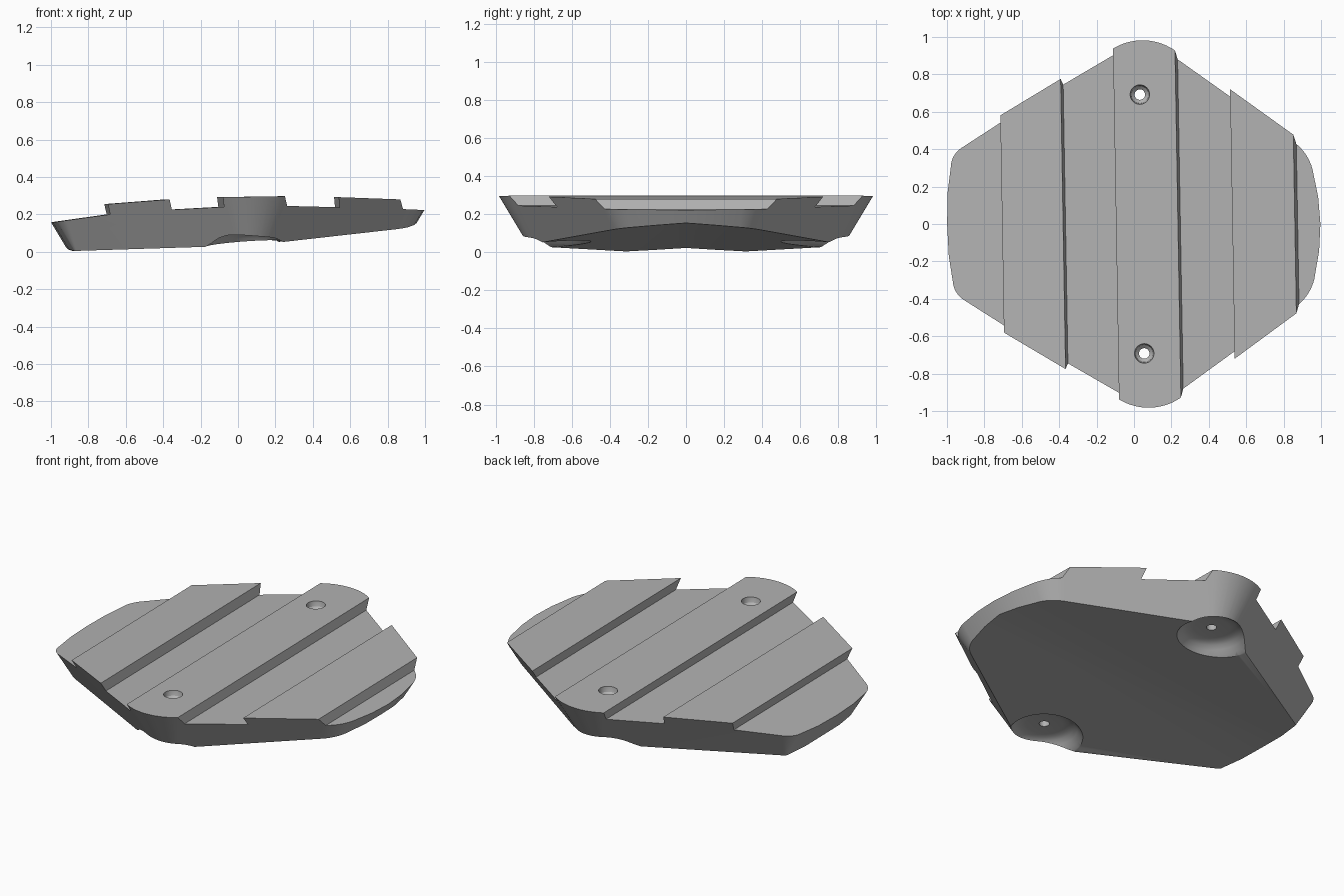
import bpy, bmesh
from math import sin, cos, radians, pi
from mathutils import Vector

if "Cube" in bpy.data.objects:
    bpy.data.objects.remove(bpy.data.objects["Cube"])

SHEAR = 0.017    # ribs run slightly off the y axis
TAPER = 0.6      # inward slope of the side wall
REF_Z = 0.3      # height at which the outline is defined

grey = bpy.data.materials.new("plain_grey")
grey.use_nodes = True
grey.diffuse_color = (0.45, 0.45, 0.45, 1)
grey.node_tree.nodes["Principled BSDF"].inputs["Base Color"].default_value = grey.diffuse_color


def loft(name, rings, closed=False):
    """Join equal rings of points into a solid; closed wraps last to first."""
    bm = bmesh.new()
    loops = [[bm.verts.new(p) for p in ring] for ring in rings]
    n = len(loops[0])
    pairs = list(zip(loops, loops[1:]))
    if closed:
        pairs.append((loops[-1], loops[0]))
    for a, b in pairs:
        for i in range(n):
            j = (i + 1) % n
            bm.faces.new((a[i], a[j], b[j], b[i]))
    if not closed:
        bm.faces.new(loops[0])
        bm.faces.new(loops[-1])
    bmesh.ops.remove_doubles(bm, verts=bm.verts, dist=1e-5)
    bmesh.ops.recalc_face_normals(bm, faces=bm.faces)
    mesh = bpy.data.meshes.new(name)
    bm.to_mesh(mesh)
    bm.free()
    mesh.materials.append(grey)
    ob = bpy.data.objects.new(name, mesh)
    bpy.context.collection.objects.link(ob)
    return ob


def arc(cx, cy, r, a0, a1, steps):
    angles = [radians(a0 + (a1 - a0) * i / steps) for i in range(steps + 1)]
    return [Vector((cx + r * cos(a), cy + r * sin(a))) for a in angles]


def inset(points, d):
    """Move a counter-clockwise outline inwards by d with mitred corners."""
    out = []
    for i, p in enumerate(points):
        e0 = (p - points[i - 1]).normalized()
        e1 = (points[(i + 1) % len(points)] - p).normalized()
        n = (Vector((-e0.y, e0.x)) + Vector((-e1.y, e1.x))).normalized()
        out.append(p + n * d / max(0.3, n.dot(Vector((-e0.y, e0.x)))))
    return out


def cut(ob, cutter, operation):
    mod = ob.modifiers.new(operation.lower(), 'BOOLEAN')
    mod.operation, mod.solver, mod.object = operation, 'EXACT', cutter
    cutter.hide_render = True
    bpy.context.view_layer.objects.active = ob
    bpy.ops.object.modifier_apply(modifier=mod.name)
    bpy.data.objects.remove(cutter)


# Tapered body: rounded six-sided outline, mirrored front to back
half = ([Vector((1.043, 0)), Vector((1.033, 0.15))]
        + arc(0.713, 0.229, 0.3, 15, 55, 8)
        + arc(0.059, 0.6785, 0.307, 55, 119, 14)
        + arc(-0.858, 0.30, 0.2, 119, 167, 8)
        + [Vector((-1.078, 0.18)), Vector((-1.085, 0))])
outline = half + [Vector((p.x, -p.y)) for p in half[-2:0:-1]]
rings = []
for z in (-0.03, 0.4):
    rings.append([(p.x - SHEAR * p.y, p.y, z) for p in inset(outline, TAPER * (REF_Z - z))])
pad = loft("ribbed_pad", rings)

# Ribbed top and shallow V-shaped underside, as one prism along y
ribs = [(-1.3, 0.115), (-0.693, 0.2), (-0.705, 0.255), (-0.379, 0.28),
        (-0.366, 0.225), (-0.09, 0.24), (-0.096, 0.292), (0.235, 0.297),
        (0.248, 0.245), (0.53, 0.238), (0.526, 0.292), (0.86, 0.28),
        (0.875, 0.228), (1.3, 0.21)]
sections = []
for y in (-1.3, 0, 1.3):
    base = [(x, 0.087 + 0.07 * x - 0.067 * abs(y)) for x in (1.3, -1.3)]
    sections.append([(x - SHEAR * y, y, z) for x, z in ribs + base])
cut(pad, loft("rib_cutter", sections), 'INTERSECT')

# Countersunk bolt holes opening into bell-shaped hollows underneath
bell = [(0, -0.2), (0.32, -0.2), (0.29, -0.01), (0.25, 0.015), (0.22, 0.032),
        (0.2, 0.048), (0.18, 0.072), (0.16, 0.092), (0.135, 0.104), (0.1, 0.109),
        (0.028, 0.11), (0.028, 0.25), (0.045, 0.265), (0.052, 0.29), (0.052, 0.4), (0, 0.4)]
for side in (-1, 1):
    y = side * 0.692
    x = 0.043 - SHEAR * y
    spin = [2 * pi * i / 48 for i in range(48)]
    lathe = [[(x + r * cos(a), y + r * sin(a), z) for r, z in bell] for a in spin]
    cut(pad, loft("hole_cutter", lathe, closed=True), 'DIFFERENCE')

bpy.ops.object.select_all(action='DESELECT')
pad.select_set(True)
bpy.context.view_layer.objects.active = pad
bpy.ops.object.shade_smooth_by_angle(angle=radians(28))
